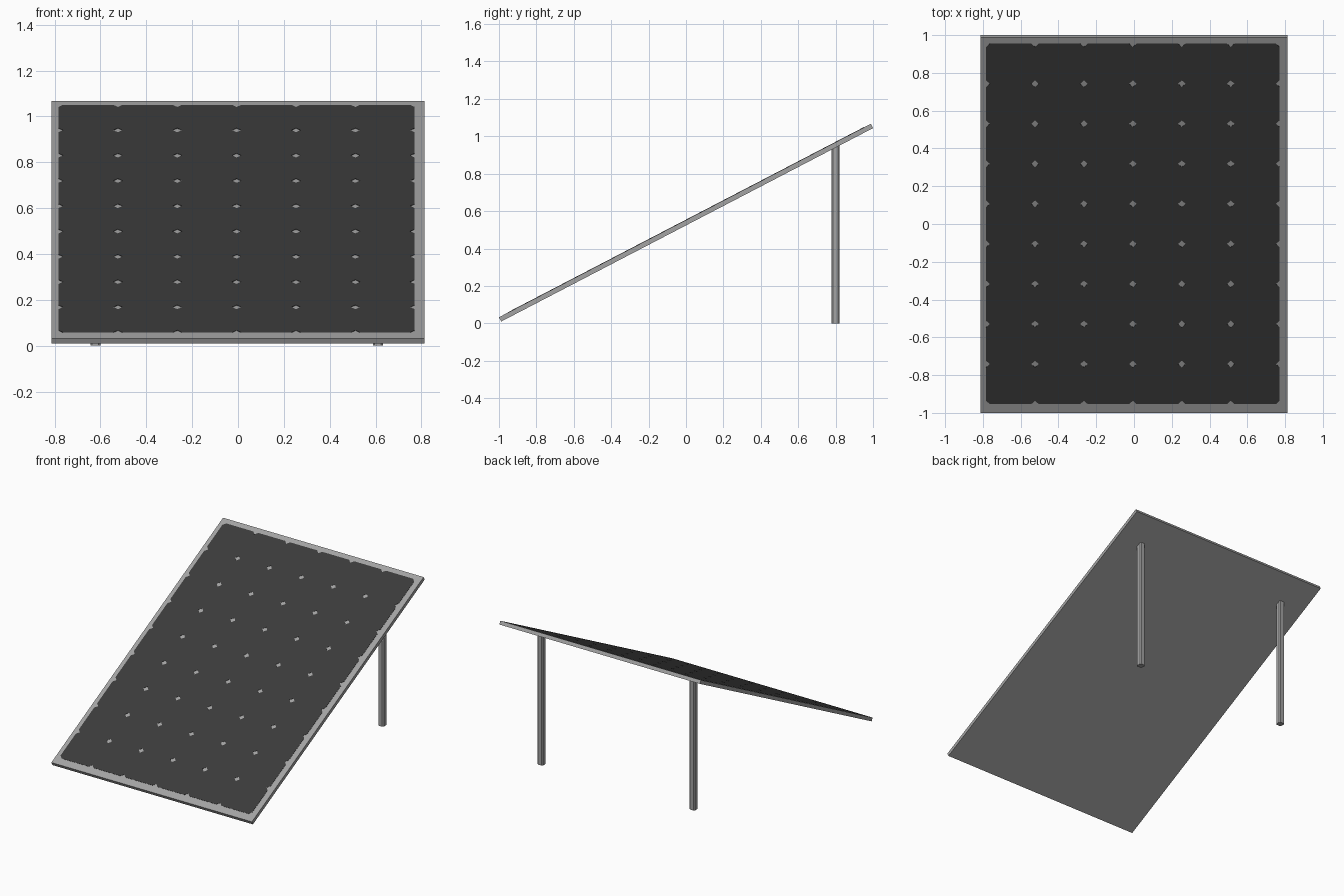
import bpy, bmesh, math
from mathutils import Matrix, Vector

if "Cube" in bpy.data.objects:
    bpy.data.objects.remove(bpy.data.objects["Cube"], do_unlink=True)


def material(name, value):
    mat = bpy.data.materials.new(name)
    mat.use_nodes = True
    colour = (value, value, value, 1)
    mat.diffuse_color = colour
    mat.node_tree.nodes["Principled BSDF"].inputs["Base Color"].default_value = colour
    return mat


def add_object(name, bm, mat):
    bmesh.ops.recalc_face_normals(bm, faces=bm.faces)
    mesh = bpy.data.meshes.new(name)
    bm.to_mesh(mesh)
    bm.free()
    mesh.materials.append(mat)
    obj = bpy.data.objects.new(name, mesh)
    bpy.context.collection.objects.link(obj)
    return obj


def chamfered_outline(cx, cy, w, h, c):
    """Rectangle outline with four cut corners."""
    a, b = w / 2, h / 2
    pts = [(a, b - c), (a - c, b), (c - a, b), (-a, b - c),
           (-a, c - b), (c - a, -b), (a - c, -b), (a, c - b)]
    return [(cx + x, cy + y) for x, y in pts]


def add_prism(bm, outline, bottom, top):
    """Prism between two heights, each a function of x and y."""
    low = [bm.verts.new((x, y, bottom(x, y))) for x, y in outline]
    high = [bm.verts.new((x, y, top(x, y))) for x, y in outline]
    bm.faces.new(low)
    bm.faces.new(high)
    n = len(outline)
    for i in range(n):
        j = (i + 1) % n
        bm.faces.new((low[i], low[j], high[j], high[i]))


metal = material("grey metal", 0.37)
dark = material("dark cell", 0.043)

WIDTH, LENGTH, THICK = 1.626, 2.241, 0.026
TILT = math.radians(27.48)
CENTRE_Z = 0.538
tilt = Matrix.Translation((0, 0, CENTRE_Z)) @ Matrix.Rotation(TILT, 4, "X")

# Tilted backing slab
bm = bmesh.new()
bmesh.ops.create_cube(bm, size=1)
bmesh.ops.scale(bm, vec=Vector((WIDTH, LENGTH, THICK)), verts=bm.verts)
panel = add_object("panel_frame", bm, metal)
panel.matrix_world = tilt

# Grid of cells with cut corners, leaving small diamonds of metal between them
COLS, ROWS, PITCH_X, PITCH_Y = 6, 9, 0.259, 0.239
bm = bmesh.new()
for i in range(COLS):
    for j in range(ROWS):
        x = (i - (COLS - 1) / 2) * PITCH_X - 0.006
        y = (j - (ROWS - 1) / 2) * PITCH_Y + 0.008
        outline = chamfered_outline(x, y, PITCH_X, PITCH_Y, 0.02)
        add_prism(bm, outline, lambda x, y: THICK / 2 - 0.001,
                  lambda x, y: THICK / 2 + 0.0015)
cells = add_object("solar_cells", bm, dark)
cells.matrix_world = tilt

# Two rear legs, cut to the slope at the top
for side, x in (("left", 0.61), ("right", -0.622)):
    bm = bmesh.new()
    add_prism(bm, chamfered_outline(x, 0.8, 0.044, 0.044, 0.008),
              lambda x, y: 0, lambda x, y: CENTRE_Z + y * math.tan(TILT))
    add_object("rear_leg_" + side, bm, metal)
